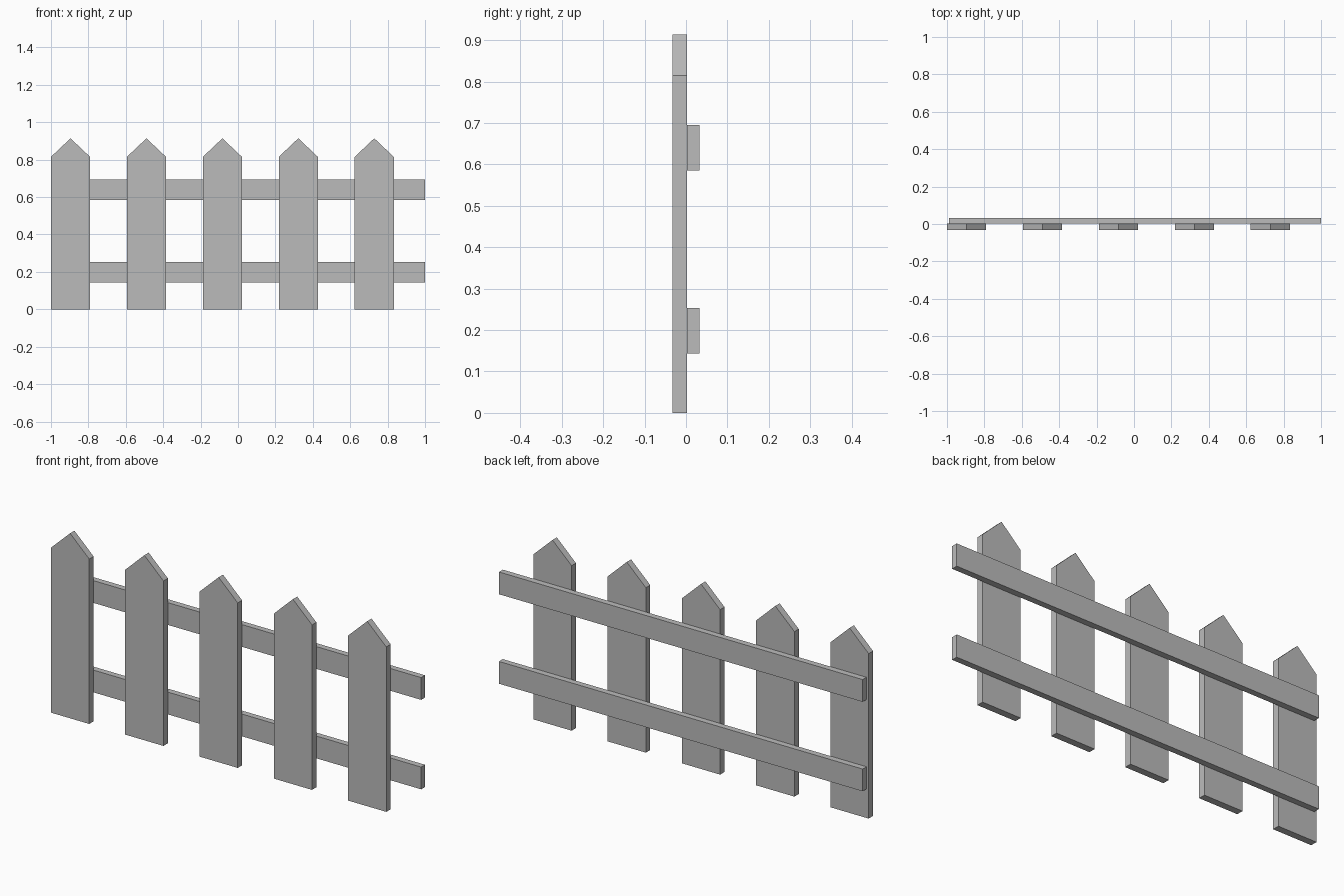
import bpy

cube = bpy.data.objects.get("Cube")
if cube:
    bpy.data.objects.remove(cube, do_unlink=True)

GREY = (0.5, 0.5, 0.5, 1.0)
paint = bpy.data.materials.new("plain grey")
paint.use_nodes = True
paint.diffuse_color = GREY
paint.node_tree.nodes["Principled BSDF"].inputs["Base Color"].default_value = GREY


def board(name, outline, y_front, y_back):
    """Extrude an x-z outline (counter-clockwise from the front) into a board."""
    n = len(outline)
    verts = [(x, y, z) for y in (y_front, y_back) for x, z in outline]
    faces = [list(range(n)), list(range(2 * n - 1, n - 1, -1))]
    for i in range(n):
        j = (i + 1) % n
        faces.append([i, i + n, j + n, j])
    mesh = bpy.data.meshes.new(name)
    mesh.from_pydata(verts, [], faces)
    mesh.materials.append(paint)
    obj = bpy.data.objects.new(name, mesh)
    bpy.context.collection.objects.link(obj)
    return obj


FRONT, JOINT, BACK = -0.032, 0.002, 0.032
WIDTH, SPACING = 0.209, 0.406
SHOULDER, PEAK = 0.815, 0.914

# Pointed upright pickets
for i in range(5):
    left = -1 + i * SPACING
    right = left + WIDTH
    board(f"picket_{i + 1}",
          [(left, 0), (right, 0), (right, SHOULDER),
           ((left + right) / 2, PEAK), (left, SHOULDER)],
          FRONT, JOINT)

# Horizontal rails behind the pickets
for name, low, high in (("lower_rail", 0.143, 0.253), ("upper_rail", 0.585, 0.695)):
    board(name, [(-0.988, low), (1, low), (1, high), (-0.988, high)], JOINT, BACK)
